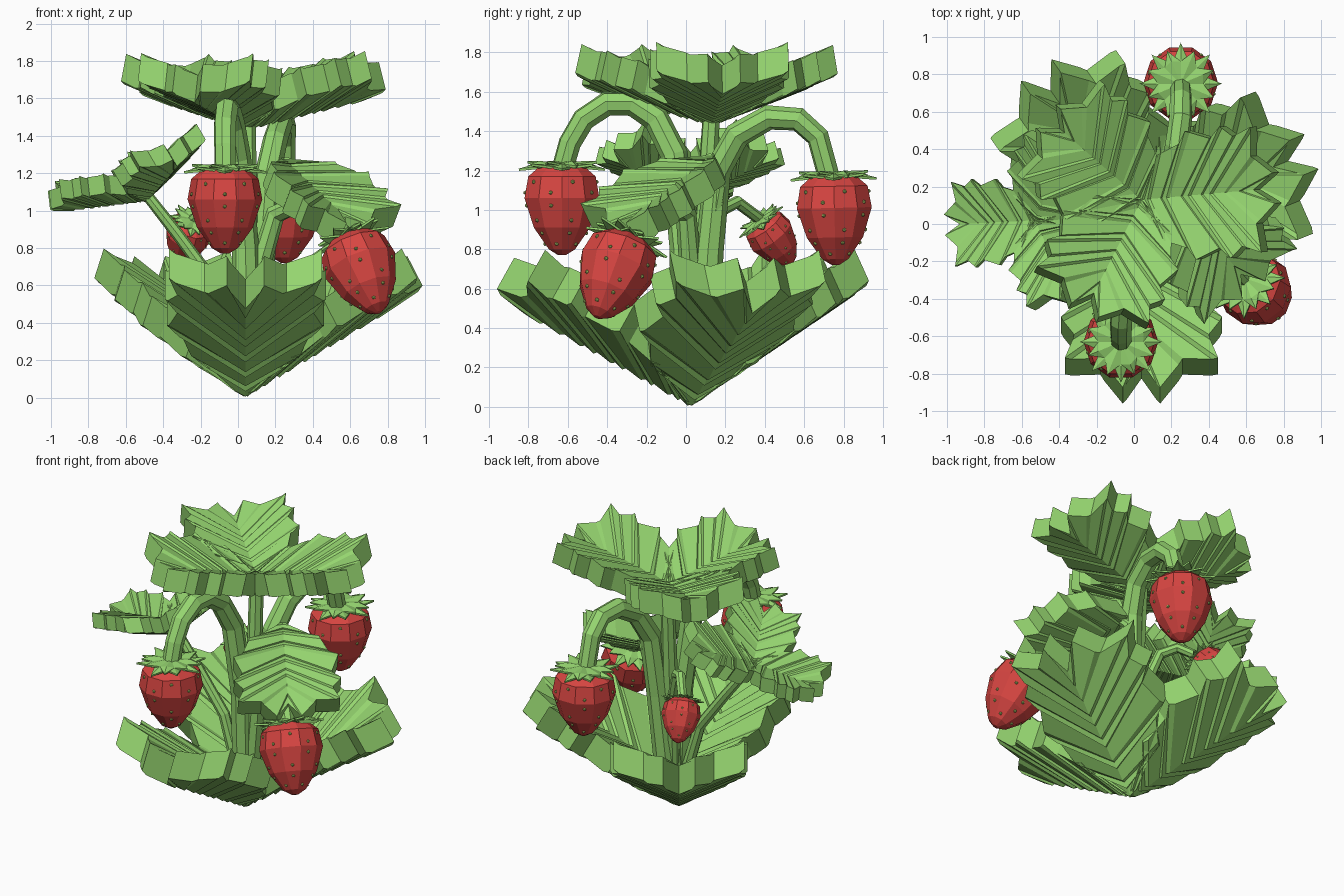
import bpy, bmesh
from math import radians, sin, cos, pi
from mathutils import Matrix, Vector

if "Cube" in bpy.data.objects:
    bpy.data.objects.remove(bpy.data.objects["Cube"], do_unlink=True)


def material(name, rgb):
    m = bpy.data.materials.new(name)
    m.use_nodes = True
    m.diffuse_color = (*rgb, 1)
    m.node_tree.nodes["Principled BSDF"].inputs["Base Color"].default_value = (*rgb, 1)
    return m


GREEN = material("leaf green", (0.30, 0.66, 0.16))
RED = material("berry red", (0.68, 0.06, 0.053))
SEED = material("seed yellow green", (0.42, 0.56, 0.14))


def finish(name, bm, mat, matrix):
    bmesh.ops.recalc_face_normals(bm, faces=bm.faces)
    me = bpy.data.meshes.new(name)
    bm.to_mesh(me)
    bm.free()
    me.materials.append(mat)
    ob = bpy.data.objects.new(name, me)
    ob.matrix_world = matrix
    bpy.context.collection.objects.link(ob)
    return ob


# Half outline of a toothed leaf: start of vein on the midrib, then its end on the rim
VEINS = [(0, 0, .02), (.05, .16, .2), (.09, .2, .28), (.18, .36, .34), (.22, .42, .42),
         (.32, .58, .36), (.37, .66, .43), (.46, .74, .36), (.52, .87, .41),
         (.62, .84, .22), (.72, .97, .1), (.82, .82, 0)]


def leaf(name, base, heading, pitch, length, width, thick, fold, tilt=0):
    """Thick folded leaf whose surface steps down sharply at every vein."""
    rows = []
    veins = [Vector(v) for v in VEINS]
    for a, b in zip(veins, veins[1:]):
        rows += [(a, .006), (a.lerp(b, .18), -.006)]
    rows.append((veins[-1], 0))
    bm = bmesh.new()
    for side in (-1, 1):
        layers = []
        for z0 in (0, thick):
            line = []
            for (rib, u, w), step in rows:
                z = z0 + step * length
                line.append((bm.verts.new((rib * length, 0, z)),
                             bm.verts.new((u * length, side * w * width, z + fold * w * width))))
            layers.append(line)
        low, top = layers
        for i in range(len(rows) - 1):
            for layer in layers:
                bm.faces.new((layer[i][0], layer[i + 1][0], layer[i + 1][1], layer[i][1]))
            bm.faces.new((low[i][1], low[i + 1][1], top[i + 1][1], top[i][1]))
        bm.faces.new((low[0][0], low[0][1], top[0][1], top[0][0]))
    bmesh.ops.remove_doubles(bm, verts=bm.verts, dist=.0005)
    m = (Matrix.Translation(base) @ Matrix.Rotation(radians(tilt), 4, 'Y')
         @ Matrix.Rotation(radians(heading), 4, 'Z') @ Matrix.Rotation(radians(-pitch), 4, 'Y'))
    return finish(name, bm, GREEN, m)


def stem(name, points, thickness, taper=.75):
    cu = bpy.data.curves.new(name, 'CURVE')
    cu.dimensions = '3D'
    cu.bevel_depth = thickness
    cu.bevel_resolution = 2
    cu.use_fill_caps = True
    sp = cu.splines.new('POLY')
    sp.use_smooth = False
    sp.points.add(len(points) - 1)
    for i, p in enumerate(points):
        sp.points[i].co = (*p, 1)
        sp.points[i].radius = 1 + (taper - 1) * i / (len(points) - 1)
    cu.materials.append(GREEN)
    ob = bpy.data.objects.new(name, cu)
    bpy.context.collection.objects.link(ob)
    bpy.ops.object.select_all(action='DESELECT')
    ob.select_set(True)
    bpy.context.view_layer.objects.active = ob
    bpy.ops.object.convert(target='MESH')


# Berry profile: radius and depth below the calyx
PROFILE = [(.12, .01), (.18, -.04), (.2, -.15), (.15, -.3), (.07, -.41), (.02, -.44)]
SIDES = 10


def ring_point(r, z, a):
    return Vector((r * cos(a), r * sin(a), z))


def berry(name, top, tip, size):
    top, tip = Vector(top), Vector(tip)
    turn = Vector((0, 0, -1)).rotation_difference(tip - top).to_matrix().to_4x4()
    m = Matrix.Translation(top) @ turn @ Matrix.Scale(size, 4)
    # Fruit body
    bm = bmesh.new()
    rings = [[bm.verts.new(ring_point(r, z, 2 * pi * i / SIDES)) for i in range(SIDES)]
             for r, z in PROFILE]
    for a, b in zip(rings, rings[1:]):
        for i in range(SIDES):
            j = (i + 1) % SIDES
            bm.faces.new((a[i], a[j], b[j], b[i]))
    bm.faces.new(rings[0])
    bm.faces.new(rings[-1])
    finish(name + "_fruit", bm, RED, m)
    # Small seeds staggered over the facets
    bm = bmesh.new()
    for row in (1, 2, 3):
        (r0, z0), (r1, z1) = PROFILE[row:row + 2]
        for i in range(SIDES):
            t = .25 if (i + row) % 2 else .75
            r = (r0 + (r1 - r0) * t) * cos(pi / SIDES)
            p = ring_point(r, z0 + (z1 - z0) * t, 2 * pi * (i + .5) / SIDES)
            bmesh.ops.create_icosphere(bm, subdivisions=1, radius=.011,
                                       matrix=Matrix.Translation(p))
    finish(name + "_seeds", bm, SEED, m)
    # Two layers of flat pointed sepals
    bm = bmesh.new()
    n = 8
    for layer in (0, 1):
        lift, reach = .01 + .014 * layer, .22 - .03 * layer
        mid = bm.verts.new((0, 0, lift + .01))
        def at(k, r, z):
            return bm.verts.new(ring_point(r, lift + z, 2 * pi * (k + layer * .5) / n))
        notch = [at(k - .5, .12, 0) for k in range(n)]
        for k in range(n):
            point = at(k, reach, .014 if k % 2 else -.01)
            ridge = at(k, .13, .014)
            nxt = notch[(k + 1) % n]
            for f in ((mid, notch[k], ridge), (notch[k], point, ridge),
                      (ridge, point, nxt), (mid, ridge, nxt)):
                bm.faces.new(f)
    calyx = finish(name + "_calyx", bm, GREEN, m)
    calyx.modifiers.new("thickness", 'SOLIDIFY').thickness = .012


# Large leaves rising from the ground
for name, heading in (("front", 270), ("right_back", 22), ("left_back", 125)):
    leaf("base_leaf_" + name, (.04, .02, .007), heading, 29, 1.18, 1, .18, .36)

# Three-part leaf on top
for i, (heading, length) in enumerate(((5, .8), (139, .73), (243, .75))):
    leaf("top_leaflet_%d" % i, (.04, .13, 1.43), heading, 14, length, .82, .15, .32)

# Smaller three-part leaf leaning out to one side
for i, heading in enumerate((183, 302, 60)):
    leaf("side_leaflet_%d" % i, (-.49, .02, 1.05), heading, 15, .53, .55, .1, .3, -22)

# Single drooping leaf
leaf("drooping_leaf", (.2, .19, 1.16), 309, -31, .74, .78, .14, .3)

# Leaf stalks
stem("top_leaf_stalk", [(.05, .04, .16), (.06, .08, .7), (.05, .13, 1.5)], .06)
stem("side_leaf_stalk", [(0, .02, .2), (-.12, .02, .6), (-.32, .02, .87), (-.5, .02, 1.1)], .04)
stem("drooping_leaf_stalk", [(.08, .05, .16), (.13, .1, .7), (.19, .17, 1.12), (.25, .11, 1.19)], .045)

# Arched berry stalks
stem("front_berry_stalk", [(.05, 0, .16), (.04, -.01, .8), (0, -.06, 1.28), (-.03, -.15, 1.46),
                           (-.05, -.27, 1.54), (-.06, -.4, 1.54), (-.07, -.52, 1.46),
                           (-.07, -.59, 1.34), (-.07, -.63, 1.2)], .075)
stem("back_berry_stalk", [(.08, .08, .16), (.13, .12, .8), (.16, .16, 1.2), (.2, .26, 1.38),
                          (.23, .42, 1.47), (.25, .57, 1.46), (.25, .67, 1.37),
                          (.25, .73, 1.15)], .075)
stem("side_berry_stalk", [(.08, .02, .16), (.13, .02, .75), (.2, 0, .98), (.33, -.08, 1.04),
                          (.47, -.18, .99), (.6, -.31, .83)], .06)
stem("small_berry_stalk", [(.05, .06, .16), (.02, .12, .75), (-.06, .18, 1.0), (-.14, .26, 1.04),
                           (-.24, .38, .95)], .04)

# Berries
berry("front_berry", (-.07, -.63, 1.21), (-.07, -.63, .78), 1)
berry("back_berry", (.25, .75, 1.16), (.25, .76, .72), 1)
berry("side_berry", (.6, -.3, .84), (.75, -.45, .46), 1)
berry("small_berry", (-.24, .38, .94), (-.31, .53, .74), .62)
